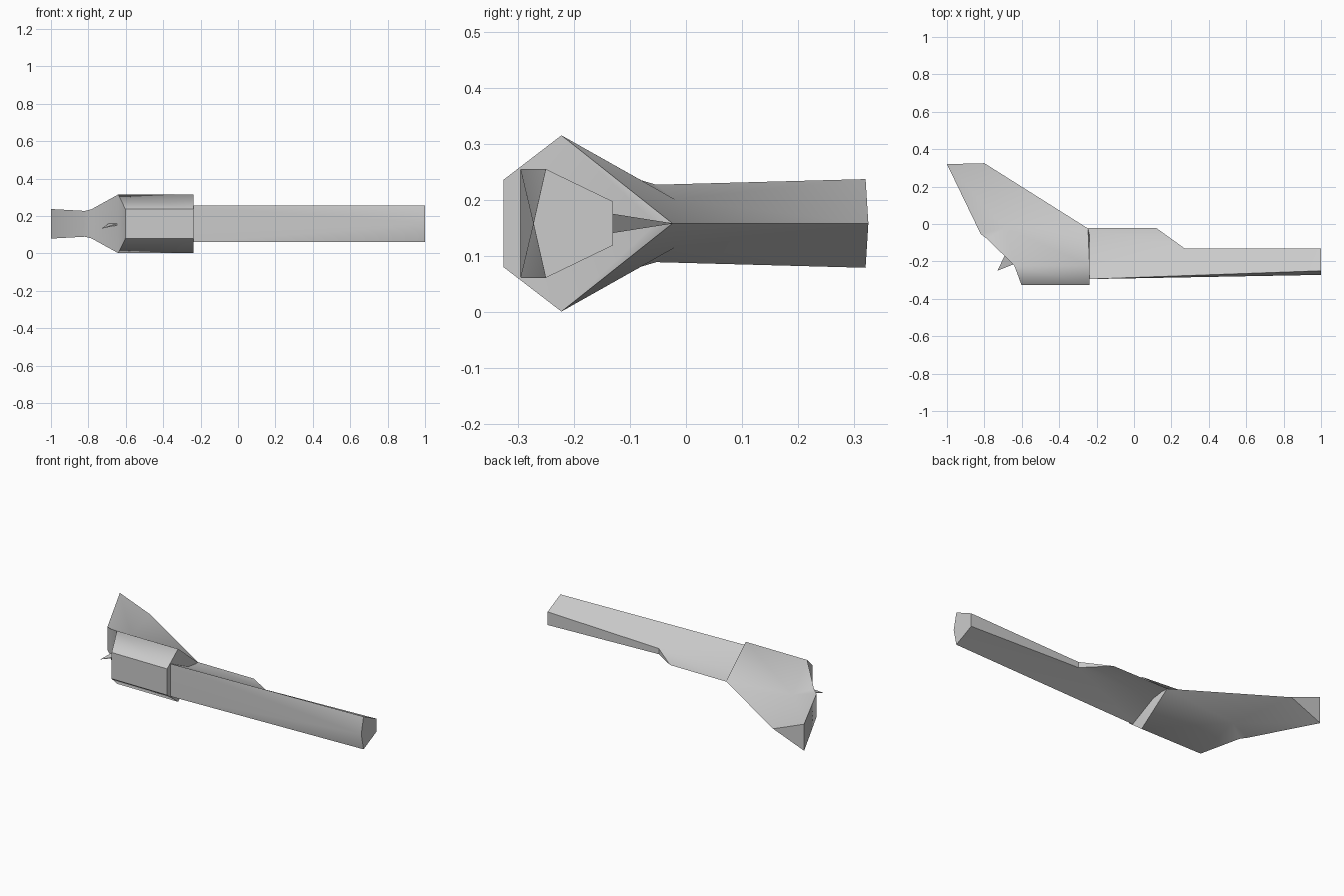
import bpy, bmesh

cube = bpy.data.objects.get("Cube")
if cube:
    bpy.data.objects.remove(cube, do_unlink=True)

MID_Z = 0.158   # symmetry plane height

grey = bpy.data.materials.new("light_grey")
grey.use_nodes = True
grey.diffuse_color = (0.6, 0.6, 0.6, 1)
grey.node_tree.nodes["Principled BSDF"].inputs["Base Color"].default_value = (0.6, 0.6, 0.6, 1)


def finish(name, bm):
    """Turn a bmesh into a shaded, coloured object on the symmetry plane."""
    bmesh.ops.recalc_face_normals(bm, faces=bm.faces)
    mesh = bpy.data.meshes.new(name)
    bm.to_mesh(mesh)
    bm.free()
    mesh.materials.append(grey)
    ob = bpy.data.objects.new(name, mesh)
    bpy.context.collection.objects.link(ob)
    ob.location.z = MID_Z
    bpy.ops.object.select_all(action='DESELECT')
    ob.select_set(True)
    bpy.context.view_layer.objects.active = ob
    bpy.ops.object.shade_smooth_by_angle(angle=0.52)
    return ob


def mirrored_part(name, points, faces):
    """Build one half from named points and mirror it across z.
    A lower-case name is the upper-case point dropped onto the mirror plane."""
    bm = bmesh.new()
    verts = {}

    def vert(key):
        if key not in verts:
            x, y, z = points[key.upper()]
            verts[key] = bm.verts.new((x, y, 0 if key.islower() else z))
        return verts[key]

    for face in faces:
        bm.faces.new([vert(k) for k in face.split()])
    bmesh.ops.mirror(bm, geom=bm.verts[:] + bm.edges[:] + bm.faces[:],
                     axis='Z', merge_dist=0.0005)
    bmesh.ops.remove_doubles(bm, verts=bm.verts, dist=0.0005)
    bmesh.ops.dissolve_limit(bm, angle_limit=0.002, verts=bm.verts, edges=bm.edges)
    return finish(name, bm)


# Rear body flowing into the wedge-shaped grip
body = mirrored_part("body_and_grip", {
    "U": (-0.238, -0.325, 0.078),   # top edge, front
    "V": (-0.602, -0.325, 0.078),   # top edge, rear
    "F": (-0.238, -0.222, 0.157),   # widest edge, front
    "R": (-0.640, -0.222, 0.157),   # widest edge, rear
    "B": (-0.785, -0.080, 0.077),   # neck of the grip
    "C": (-0.820, -0.053, 0.069),
    "G": (-1.000, 0.320, 0.079),    # grip heel
    "T": (-0.800, 0.325, 0.0),      # grip toe
    "M": (-0.690, -0.020, 0.043),   # crease between body and grip
    "N": (-0.238, -0.054, 0.0),     # bottom of the front face
    "K": (-0.246, -0.024, 0.0),     # start of the grip's front ridge
}, ["u U V v", "U F R V", "F R M", "F M K", "F K N", "R B M", "B C M", "C G M",
    "M G T", "K M T", "v V R r", "r R B b", "b B C c", "c C G g",
    "g G T", "u U F N"])

# The widest edges of the body are rounded by shading
coords = body.data.vertices
for edge in body.data.edges:
    if all(abs(coords[i].co.z) > 0.15 for i in edge.vertices):
        edge.use_edge_sharp = False

# Long barrel with a thin keel under its rear half
mirrored_part("barrel", {
    "A": (-0.260, -0.295, 0.097),   # upper edge, rear
    "D": (1.000, -0.250, 0.097),    # upper edge, muzzle
    "P": (1.000, -0.272, 0.0),      # muzzle peak
    "E": (1.000, -0.130, 0.039),    # lower edge, muzzle
    "H": (0.270, -0.130, 0.017),    # start of the keel
    "L": (-0.260, -0.130, 0.016),   # top of the keel, rear
    "I": (0.120, -0.022, 0.0),
    "J": (-0.260, -0.022, 0.0),
}, ["a A P", "A D P", "P D E e", "D E H", "D H A", "A H L", "H I J L",
    "e E H h", "h H I", "a A L J"])

# Small spike at the back of the body
bm = bmesh.new()
for co in [(-0.73, -0.25, -0.026), (-0.69, -0.165, -0.006), (-0.69, -0.165, 0.003),
           (-0.63, -0.21, -0.004), (-0.63, -0.21, 0.006)]:
    bm.verts.new(co)
bmesh.ops.convex_hull(bm, input=bm.verts)
finish("hammer_spike", bm)
